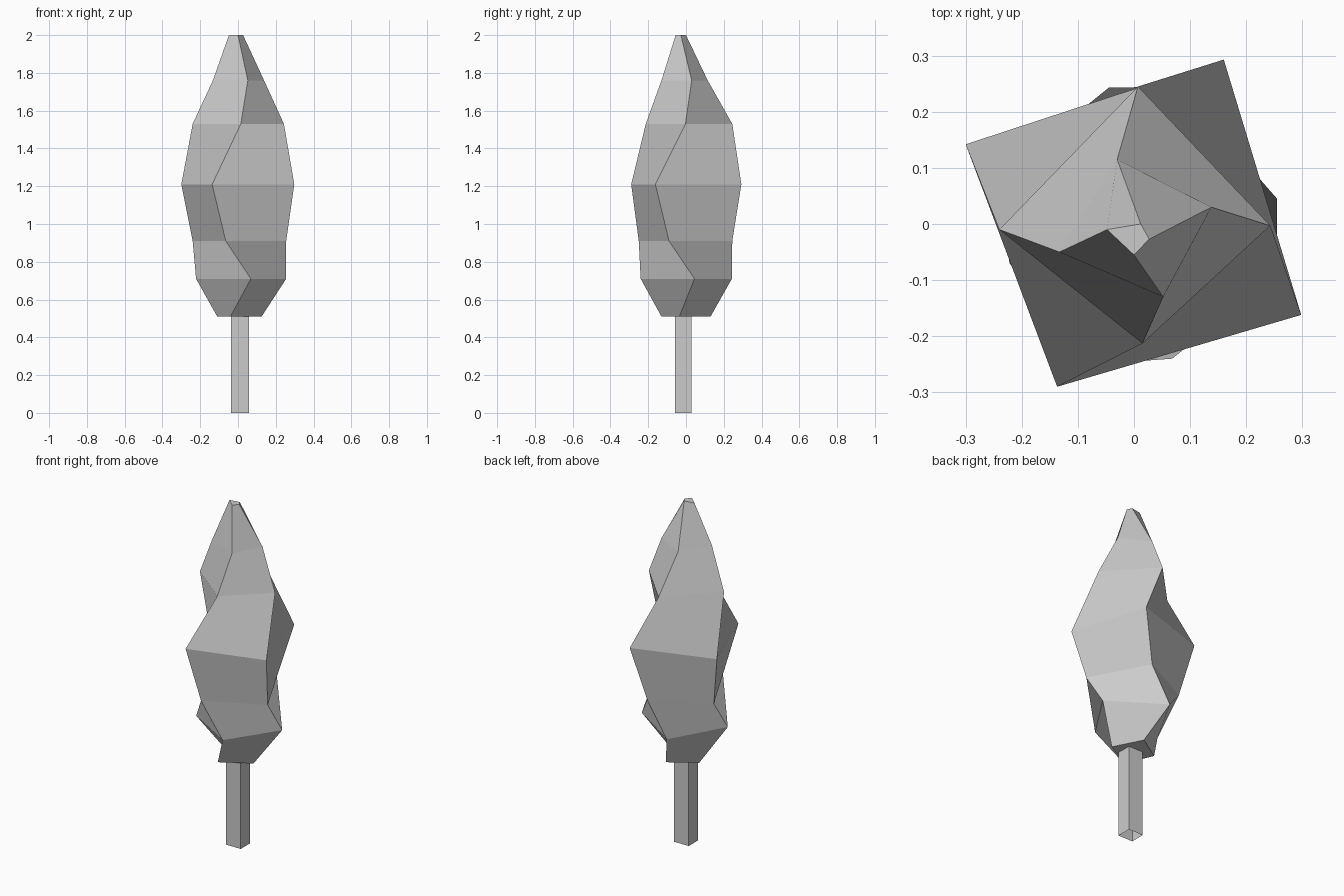
import bpy

default_cube = bpy.data.objects.get("Cube")
if default_cube:
    bpy.data.objects.remove(default_cube, do_unlink=True)

# One plain colour for the whole tree
grey = bpy.data.materials.new("light_grey")
grey.use_nodes = True
colour = (0.6, 0.6, 0.6, 1.0)
grey.diffuse_color = colour
grey.node_tree.nodes["Principled BSDF"].inputs["Base Color"].default_value = colour


def loft(name, sections, cap_bottom, cap_top):
    """Skin four-cornered sections, each given as height, front, right, back, left."""
    verts = [(x, y, height) for height, *corners in sections for x, y in corners]
    faces = []
    for ring in range(len(sections) - 1):
        low, high = ring * 4, ring * 4 + 4
        for side in range(4):
            following = (side + 1) % 4
            faces.append((low + side, low + following, high + following, high + side))
    if cap_bottom:
        faces.append(tuple(reversed(range(4))))
    if cap_top:
        faces.append(tuple(range(len(verts) - 4, len(verts))))
    mesh = bpy.data.meshes.new(name)
    mesh.from_pydata(verts, [], faces)
    mesh.materials.append(grey)
    mesh.update()
    tree_part = bpy.data.objects.new(name, mesh)
    bpy.context.collection.objects.link(tree_part)
    return tree_part


# Twisting faceted foliage, from the underside to the tip
foliage_sections = [
    (0.51, (-0.04, -0.13), (0.125, -0.035), (0.04, 0.13), (-0.11, 0.035)),
    (0.71, (0.068, -0.24), (0.255, 0.045), (-0.045, 0.243), (-0.222, -0.07)),
    (0.91, (-0.065, -0.25), (0.255, -0.09), (0.08, 0.245), (-0.24, 0.085)),
    (1.21, (-0.137, -0.29), (0.298, -0.162), (0.16, 0.293), (-0.3, 0.142)),
    (1.53, (0.015, -0.213), (0.243, -0.003), (0.007, 0.245), (-0.24, -0.01)),
    (1.76, (0.052, -0.13), (0.138, 0.03), (-0.03, 0.115), (-0.133, -0.05)),
    (2.0, (0, -0.055), (0.027, -0.027), (0.012, 0), (-0.048, -0.01)),
]
loft("foliage", foliage_sections, cap_bottom=True, cap_top=True)

# Square trunk, open at both ends
left, right, front, back = -0.037, 0.058, -0.058, 0.028
outline = ((left, front), (right, front), (right, back), (left, back))
loft("trunk", [(0, *outline), (0.51, *outline)], cap_bottom=False, cap_top=False)
